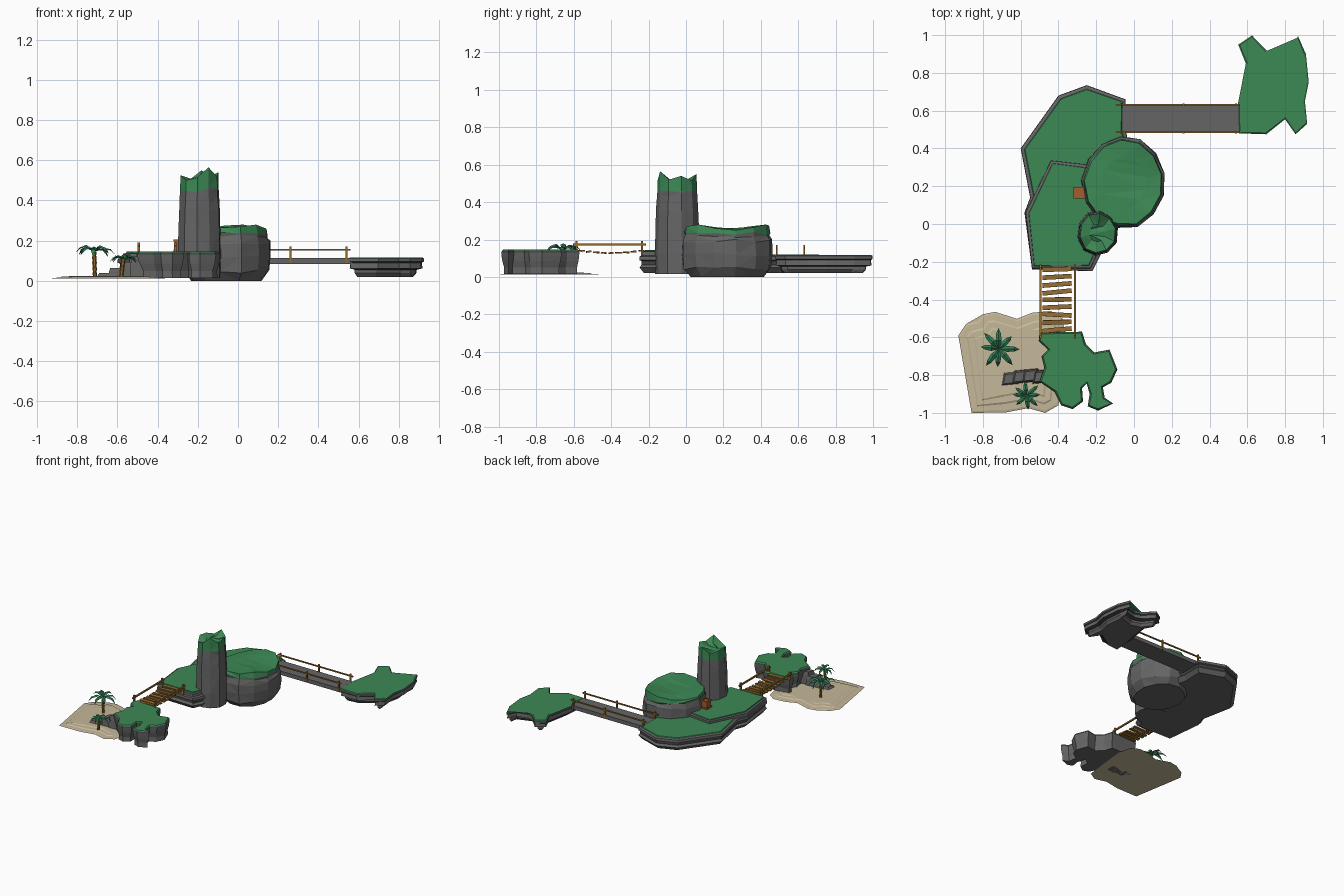
import bpy, bmesh, math, random
from mathutils import Vector, Matrix

if "Cube" in bpy.data.objects:
    bpy.data.objects.remove(bpy.data.objects["Cube"])
random.seed(4)

def mat(name, c):
    m = bpy.data.materials.new(name)
    m.diffuse_color = (*c, 1)
    m.use_nodes = True
    m.node_tree.nodes["Principled BSDF"].inputs["Base Color"].default_value = m.diffuse_color
    return m

GRASS = mat("grass", (0.045, 0.25, 0.09))
ROCK = mat("rock", (0.13, 0.13, 0.13))
DARK = mat("dark_rock", (0.055, 0.055, 0.055))
SAND = mat("sand", (0.56, 0.48, 0.32))
WOOD = mat("wood", (0.30, 0.15, 0.03))
CRATE = mat("crate_wood", (0.36, 0.11, 0.03))
LEAF = mat("leaf", (0.03, 0.2, 0.09))

def finish(name, bm, mats):
    bmesh.ops.recalc_face_normals(bm, faces=bm.faces[:])
    me = bpy.data.meshes.new(name)
    bm.to_mesh(me)
    bm.free()
    for m in mats:
        me.materials.append(m)
    ob = bpy.data.objects.new(name, me)
    bpy.context.collection.objects.link(ob)
    return ob

def inset(pts, d):
    out, n = [], len(pts)
    area = sum(pts[i-1][0]*pts[i][1] - pts[i][0]*pts[i-1][1] for i in range(n))
    s = 1 if area > 0 else -1
    for i in range(n):
        p, a, b = Vector(pts[i]), Vector(pts[i-1]), Vector(pts[(i+1) % n])
        e, f = (p-a).normalized(), (b-p).normalized()
        v = Vector((-e.y, e.x)) + Vector((-f.y, f.x))
        out.append(p + v.normalized()*s*d)
    return out

def skin(bm, loops, ids):
    # join stacked loops; ids give the material of each band, last one caps the top
    vs = [[bm.verts.new(p) for p in lp] for lp in loops]
    n = len(vs[0])
    for k in range(len(vs)-1):
        for i in range(n):
            j = (i+1) % n
            bm.faces.new((vs[k][i], vs[k][j], vs[k+1][j], vs[k+1][i])).material_index = ids[k]
    caps = [bm.faces.new(vs[0]), bm.faces.new(vs[-1])]
    caps[0].material_index, caps[1].material_index = ids[0], ids[-1]
    return caps

def layered(name, pts, rings, ids, mats=(ROCK, DARK, GRASS)):
    bm = bmesh.new()
    caps = skin(bm, [[(p.x, p.y, z) for p in inset(pts, d)] for z, d in rings], ids)
    bmesh.ops.triangulate(bm, faces=caps)
    return finish(name, bm, mats)

def beam(name, a, b, w, h, m, roll=0):
    a, b = Vector(a), Vector(b)
    d = b - a
    bm = bmesh.new()
    M = Matrix.Translation((a+b)/2) @ d.to_track_quat('X', 'Z').to_matrix().to_4x4() \
        @ Matrix.Rotation(roll, 4, 'X') @ Matrix.Diagonal((d.length, w, h, 1))
    bmesh.ops.create_cube(bm, size=1, matrix=M)
    return finish(name, bm, [m])

# main island: low terrace and raised terrace
layered("main_island",
        [(-.54, -.24), (-.22, -.25), (-.19, -.19), (-.1, 0), (0, .3), (-.045, .5), (-.045, .66),
         (-.25, .735), (-.40, .68), (-.6, .4), (-.55, .14), (-.58, .06)],
        [(.02, .03), (.05, .002), (.065, .014), (.085, .014), (.09, 0), (.11, .002), (.115, .02), (.12, .024)],
        [0, 0, 1, 0, 0, 0, 2, 2])
layered("raised_terrace",
        [(-.54, -.235), (-.23, -.235), (-.12, 0), (-.08, .3), (-.24, .315), (-.44, .337), (-.575, .06)],
        [(.1, 0), (.135, .002), (.138, .018), (.145, .02)], [0, 0, 2, 2])

# outlying islands
cliff = [(.02, .03), (.04, .02), (.055, .02), (.062, .006), (.09, .01), (.097, 0), (.112, 0), (.117, .008)]
layered("east_island",
        [(.555, .48), (.70, .475), (.80, .555), (.855, .475), (.917, .53), (.905, .65), (.925, .75),
         (.91, .9), (.868, .995), (.83, .925), (.75, .905), (.70, .92), (.625, .998), (.552, .95),
         (.592, .85), (.55, .635)],
        [(z, d*1.8) for z, d in cliff[:3]] + cliff[3:], [0, 0, 1, 0, 1, 0, 2, 2])
layered("south_island",
        [(-.5, -.575), (-.275, -.57), (-.255, -.635), (-.21, -.68), (-.13, -.665), (-.088, -.77), (-.12, -.84),
         (-.165, -.865), (-.155, -.92), (-.11, -.95), (-.19, -.988), (-.245, -.965), (-.235, -.9),
         (-.25, -.845), (-.275, -.87), (-.27, -.94), (-.325, -.98), (-.385, -.96), (-.42, -.89), (-.50, -.835),
         (-.475, -.76), (-.49, -.7), (-.455, -.665), (-.505, -.62)],
        [(.015, .014), (.05, .016), (.085, .006), (.11, .002), (.13, 0), (.14, .004), (.147, .01)],
        [0, 0, 0, 0, 1, 2, 2])

# beach
layered("beach",
        [(-.86, -1), (-.68, -.998), (-.56, -.975), (-.47, -1), (-.40, -.96), (-.38, -.8), (-.36, -.6), (-.38, -.5),
         (-.44, -.46), (-.54, -.47), (-.62, -.502), (-.735, -.465), (-.8, -.478), (-.825, -.515), (-.89, -.53),
         (-.93, -.59)],
        [(.012, 0), (.015, .012), (.016, .045), (.021, .055), (.021, .085), (.025, .095)], [0]*6, (SAND,))

# boulders with grass caps
def boulder(name, c, sx, sy, n, rings, rim, mid, mid_z, jit):
    bm = bmesh.new()
    wob = [1 + random.uniform(-.035, .035) for _ in range(n)]
    loops = []
    for z, r in rings + [(None, rings[-1][1]*.97)]:
        lp = []
        for i in range(n):
            t = 2*math.pi*i/n + .2
            q = r*wob[i] + random.uniform(-jit, jit)
            zz = rim[i] if z is None else z + (random.uniform(-jit, jit) if z > .03 else 0)
            lp.append((c[0] + sx*q*math.cos(t), c[1] + sy*q*math.sin(t), zz))
        loops.append(lp)
    inner = [(c[0] + (p[0]-c[0])*mid, c[1] + (p[1]-c[1])*mid, mid_z + (p[2]-mid_z)*.35) for p in loops[-1]]
    skin(bm, loops + [inner], [0]*(len(rings)-1) + [1, 1, 1])
    bmesh.ops.triangulate(bm, faces=bm.faces[:])
    return finish(name, bm, (ROCK, GRASS))

boulder("wide_boulder", (-.052, .22), .222, .25, 13,
        [(0, .8), (.05, .97), (.12, 1.0), (.19, .99), (.222, .94), (.232, .94)],
        [.25, .265, .28, .275, .26, .25, .245, .25, .255, .265, .27, .28, .26], .6, .265, .012)
boulder("tall_boulder", (-.192, -.047), .105, .12, 10,
        [(.015, 1.0), (.12, 1.03), (.25, 1.0), (.36, .97), (.44, .92), (.452, .92)],
        [.54, .515, .55, .505, .52, .525, .5, .515, .565, .52], .45, .50, .012)

# stone causeway with railings
beam("causeway", (-.08, .558, .1), (.57, .558, .1), .15, .03, ROCK)
for k, y in enumerate((.485, .632)):
    beam(f"causeway_rail_{k}", (-.095, y, .155), (.56, y, .155), .009, .009, WOOD)
    for i, x in enumerate((-.07, .262, .54)):
        beam(f"causeway_post_{k}_{i}", (x, y, .09), (x, y, .172), .01, .01, WOOD)

# plank bridge
for i in range(9):
    y = -.24 - .04*i
    z = .14 - .012*math.sin(math.pi*i/8)
    a = random.uniform(-.009, .009)
    beam(f"plank_{i}", (-.485, y-a, z), (-.33, y+a, z), .024, .009, WOOD, random.uniform(-.15, .15))
for k, x in enumerate((-.495, -.312)):
    beam(f"plank_bridge_rail_{k}", (x, -.605, .174), (x, -.215, .174), .011, .011, WOOD)
    for i, y in enumerate((-.585, -.235)):
        beam(f"plank_bridge_post_{k}_{i}", (x, y, .11), (x, y, .192), .012, .012, WOOD)

# rock steps down to the beach
for i, (x, y, w, h) in enumerate([(-.655, -.815, .085, .04), (-.605, -.805, .075, .065),
                                  (-.55, -.80, .08, .095), (-.495, -.805, .08, .12)]):
    layered(f"rock_step_{i}", [(x-w/2, -.038+y), (x+w/2, -.03+y), (x+w/2, .032+y), (x-w/2+.01, .025+y)],
            [(.012, -.006), (h*.7, 0), (h, .01)], [0, 0, 0])

# crate with raised frame
beam("crate", (-.315, .165, .173), (-.265, .165, .173), .05, .05, CRATE)
for z in (.15, .2):
    for s in (-1, 1):
        beam("crate_edge", (-.32, .165+s*.025, z), (-.26, .165+s*.025, z), .01, .01, CRATE)
        beam("crate_edge", (-.29+s*.025, .135, z), (-.29+s*.025, .195, z), .01, .01, CRATE)

# palms
def palm(name, x, y, lean, top, r):
    bm = bmesh.new()
    loops = []
    for i in range(5):
        for f in (.8, 1.1):
            t = (i + (f > 1)*.95)/5
            loops.append([(x + lean*t + .011*f*math.cos(a), y + .011*f*math.sin(a), .015 + (top-.015)*t)
                          for a in [k*math.pi/3 for k in range(6)]])
    skin(bm, loops, [0]*len(loops))
    finish(name + "_trunk", bm, [WOOD])
    bm = bmesh.new()
    for k in range(8):
        a = k*math.pi/4 + random.uniform(-.15, .15)
        q = r*random.uniform(.9, 1.08)
        lift = random.uniform(.1, .3)*r
        rows = []
        for u, w, h in ((.02, .03, 0), (.4, .15, lift), (.75, .12, lift*.6), (1, .005, lift-.4*r)):
            rows.append([bm.verts.new((x + lean + q*u*math.cos(a) - s*w*r*math.sin(a),
                                       y + q*u*math.sin(a) + s*w*r*math.cos(a),
                                       top + h - abs(s)*w*r*.5)) for s in (-1, 0, 1)])
        for p, n in zip(rows, rows[1:]):
            for j in (0, 1):
                bm.faces.new((p[j], p[j+1], n[j+1], n[j]))
    finish(name + "_leaves", bm, [LEAF])

palm("large_palm", -.712, -.66, -.004, .148, .105)
palm("small_palm", -.582, -.91, .012, .112, .077)
